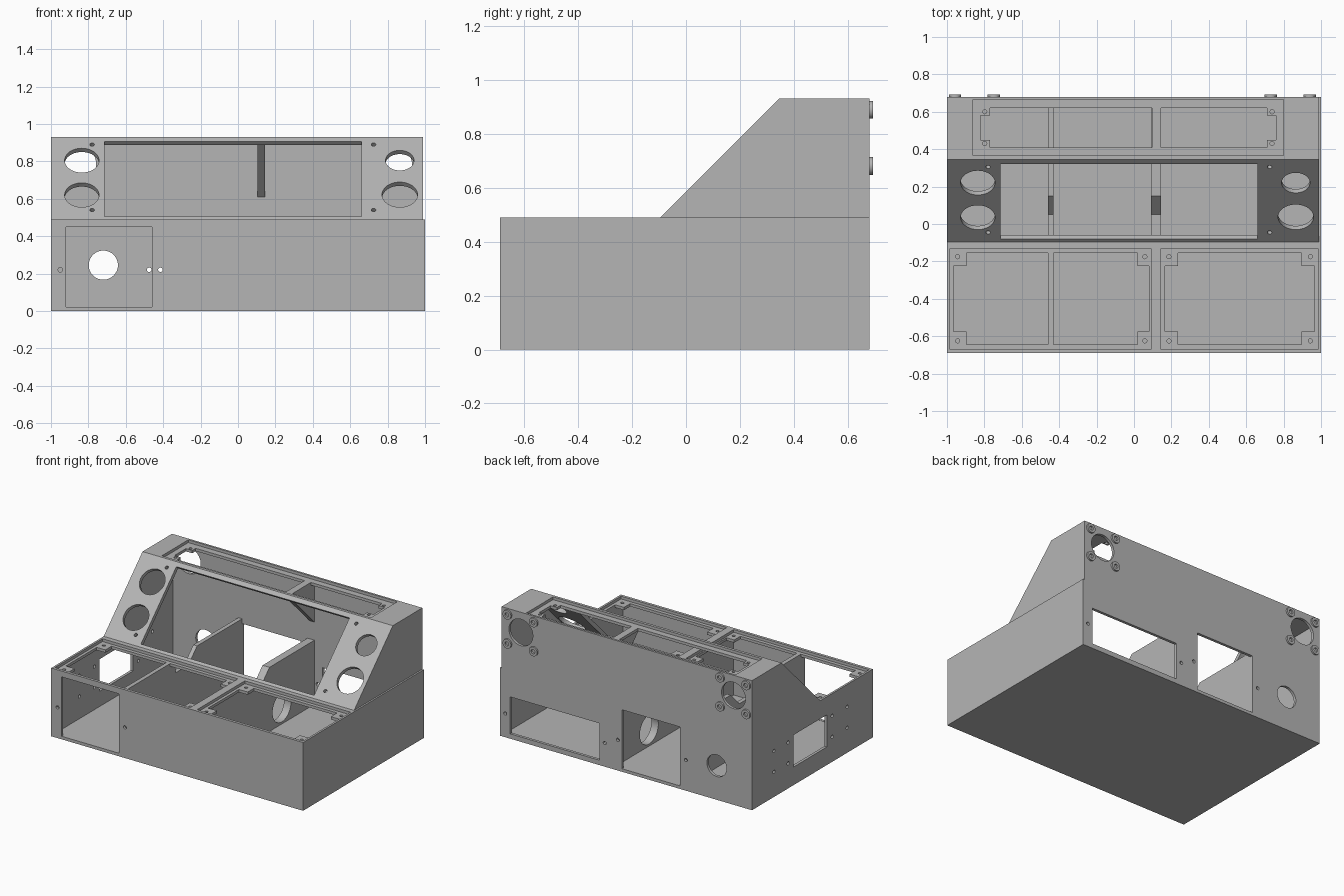
import bpy, bmesh, math
from mathutils import Vector, Matrix

if "Cube" in bpy.data.objects:
    bpy.data.objects.remove(bpy.data.objects["Cube"], do_unlink=True)

grey = bpy.data.materials.new("plain grey")
grey.use_nodes = True
grey.diffuse_color = (0.46, 0.46, 0.46, 1)
grey.node_tree.nodes["Principled BSDF"].inputs["Base Color"].default_value = grey.diffuse_color


def prism(bm, profile, x0, x1):
    """Extrude a (y, z) outline along x."""
    face = bm.faces.new([bm.verts.new((x0, y, z)) for y, z in profile])
    out = bmesh.ops.extrude_face_region(bm, geom=[face])
    moved = [v for v in out["geom"] if isinstance(v, bmesh.types.BMVert)]
    bmesh.ops.translate(bm, verts=moved, vec=(x1 - x0, 0, 0))


def box(bm, x0, x1, y0, y1, z0, z1):
    prism(bm, [(y0, z0), (y1, z0), (y1, z1), (y0, z1)], x0, x1)


def rod(bm, centre, axis, radius, depth=0.1, sides=40):
    turn = Vector((0, 0, 1)).rotation_difference(Vector(axis)).to_matrix().to_4x4()
    return bmesh.ops.create_cone(bm, cap_ends=True, segments=sides, radius1=radius, radius2=radius,
                                 depth=depth, matrix=Matrix.Translation(centre) @ turn)["verts"]


def finish(bm, name):
    bmesh.ops.recalc_face_normals(bm, faces=bm.faces)
    mesh = bpy.data.meshes.new(name)
    bm.to_mesh(mesh)
    bm.free()
    obj = bpy.data.objects.new(name, mesh)
    bpy.context.collection.objects.link(obj)
    mesh.materials.append(grey)
    return obj


def cut(target, bm):
    """Subtract everything in bm from the target, then drop the cutter."""
    cutter = finish(bm, "cutter")
    cutter.hide_render = True
    mod = target.modifiers.new("cut", "BOOLEAN")
    mod.operation, mod.solver, mod.object = "DIFFERENCE", "EXACT", cutter
    graph = bpy.context.evaluated_depsgraph_get()
    mesh = bpy.data.meshes.new_from_object(target.evaluated_get(graph))
    target.modifiers.clear()
    target.data = mesh
    bpy.data.objects.remove(cutter, do_unlink=True)


# Console case: extruded side profile, hollowed out
bm = bmesh.new()
prism(bm, [(-0.69, 0), (0.68, 0), (0.68, 0.93), (0.345, 0.93), (-0.095, 0.49), (-0.69, 0.49)], -1, 1)
case = finish(bm, "console_case")
bm = bmesh.new()
box(bm, 0.988, 1.1, -0.2, 0.8, 0.49, 1.0)
cut(case, bm)
bm = bmesh.new()
prism(bm, [(-0.67, 0.02), (0.66, 0.02), (0.66, 0.89), (0.345, 0.89), (-0.095, 0.45), (-0.67, 0.45)], -0.98, 0.97)
cut(case, bm)

# Lid recesses in the front deck and the top
bm = bmesh.new()
for x0, x1 in ((-0.985, 0.09), (0.145, 0.985)):
    box(bm, x0, x1, -0.67, -0.13, 0.47, 0.55)
box(bm, -0.86, 0.80, 0.365, 0.665, 0.91, 1.0)
cut(case, bm)

# Bay openings: x range, y range, floor of cut, then left and right corner tab widths
front, top = (-0.645, -0.155, 0.40), (0.41, 0.62, 0.86)
bays = [
    (-0.965, -0.46, front, 0.07, 0), (-0.43, 0.08, front, 0, 0.06), (0.165, 0.965, front, 0.07, 0.07),
    (-0.82, 0.095, top, 0.05, 0), (0.145, 0.76, top, 0, 0.05),
]
wide, tall, screws = bmesh.new(), bmesh.new(), bmesh.new()
for x0, x1, (y0, y1, z), left, right in bays:
    tab = 0.07 if z < 0.5 else 0.04
    box(wide, x0, x1, y0 + tab, y1 - tab, z, z + 0.12)
    box(tall, x0 + left, x1 - right, y0, y1, z, z + 0.12)
    for x, width, side in ((x0, left, 1), (x1, right, -1)):
        if width:
            for y in (y0 + 0.02, y1 - 0.02):
                rod(screws, (x + side * 0.022, y, z + 0.06), (0, 0, 1), 0.011, 0.12, 16)
for cutter in (wide, tall, screws):
    cut(case, cutter)

# Sloped panel: display window, dials and screw holes
SLOPE = -0.585
normal = Vector((0, -1, 1)).normalized()
bm = bmesh.new()
outline = []
for z, sides in ((0.505, (1, -1)), (0.907, (-1, 1))):
    for s in sides:
        p = Vector((0, z + SLOPE, z)) + normal * 0.05 * s
        outline.append((p.y, p.z))
prism(bm, outline, -0.715, 0.66)
for x, z, r in ((-0.835, 0.805, 0.092), (-0.835, 0.62, 0.092), (0.865, 0.805, 0.076), (0.865, 0.622, 0.095),
                (-0.78, 0.89, 0.012), (-0.78, 0.54, 0.012), (0.725, 0.89, 0.012), (0.725, 0.54, 0.012)):
    rod(bm, (x, z + SLOPE, z), normal, r, 0.1)
cut(case, bm)

# Front, rear and side ports with their mounting holes
BACK, ALONG_Y, ALONG_X = 0.67, (0, 1, 0), (1, 0, 0)
bm = bmesh.new()
box(bm, -0.92, -0.46, -0.75, -0.64, 0.022, 0.448)
box(bm, 0.21, 0.92, 0.64, 0.75, 0.035, 0.30)
box(bm, -0.43, 0.033, 0.64, 0.75, 0.022, 0.445)
box(bm, -1.05, -0.95, -0.17, 0.21, 0.13, 0.36)
rod(bm, (-0.72, BACK, 0.245), ALONG_Y, 0.078)
for x in (-0.95, -0.415):
    rod(bm, (x, -0.68, 0.22), ALONG_Y, 0.012, 0.1, 16)
for x, z in ((0.96, 0.17), (0.17, 0.17), (0.065, 0.22), (-0.475, 0.22)):
    rod(bm, (x, BACK, z), ALONG_Y, 0.012, 0.1, 16)
for y in (0.43, 0.27, -0.23, -0.40):
    for z in (0.18, 0.33):
        rod(bm, (-0.99, y, z), ALONG_X, 0.012, 0.1, 16)
for x in (-0.853, 0.835):
    rod(bm, (x, BACK, 0.785), ALONG_Y, 0.095)
cut(case, bm)

# Raised screw bosses around the two rear corner holes
bm = bmesh.new()
for cx in (-0.853, 0.835):
    for dx in (-0.104, 0.104):
        for z in (0.68, 0.888):
            verts = rod(bm, (cx + dx, 0.683, z), ALONG_Y, 0.033, 0.018, 28)
            cap = max({f for v in verts for f in v.link_faces}, key=lambda f: f.calc_center_median().y)
            bmesh.ops.inset_individual(bm, faces=[cap], thickness=0.018)
            hole = bmesh.ops.extrude_discrete_faces(bm, faces=[cap])["faces"][0]
            bmesh.ops.translate(bm, verts=hole.verts, vec=(0, -0.012, 0))
bosses = finish(bm, "rear_screw_bosses")

# Internal dividers, lower under the window and ramping up to the rear
wall = [(-0.675, 0.015), (0.665, 0.015), (0.665, 0.48), (0.15, 0.48), (0.05, 0.38),
        (-0.095, 0.38), (-0.095, 0.455), (-0.675, 0.455)]
parts = [case, bosses]
for name, x0, x1 in (("right_divider", -0.46, -0.43), ("left_divider", 0.09, 0.145)):
    bm = bmesh.new()
    prism(bm, wall, x0, x1)
    parts.append(finish(bm, name))
bm = bmesh.new()
rod(bm, (0.12, 0.29, 0.14), ALONG_X, 0.105, 0.2)
cut(parts[-1], bm)

# Triangular brace under the top crossbar
bm = bmesh.new()
prism(bm, [(0.665, 0.605), (0.665, 0.895), (0.375, 0.895)], 0.105, 0.145)
parts.append(finish(bm, "top_brace"))

# Round holes shade smoothly, panel edges stay sharp
bpy.ops.object.select_all(action="DESELECT")
for obj in parts:
    obj.select_set(True)
bpy.context.view_layer.objects.active = case
bpy.ops.object.shade_smooth_by_angle(angle=math.radians(30))
